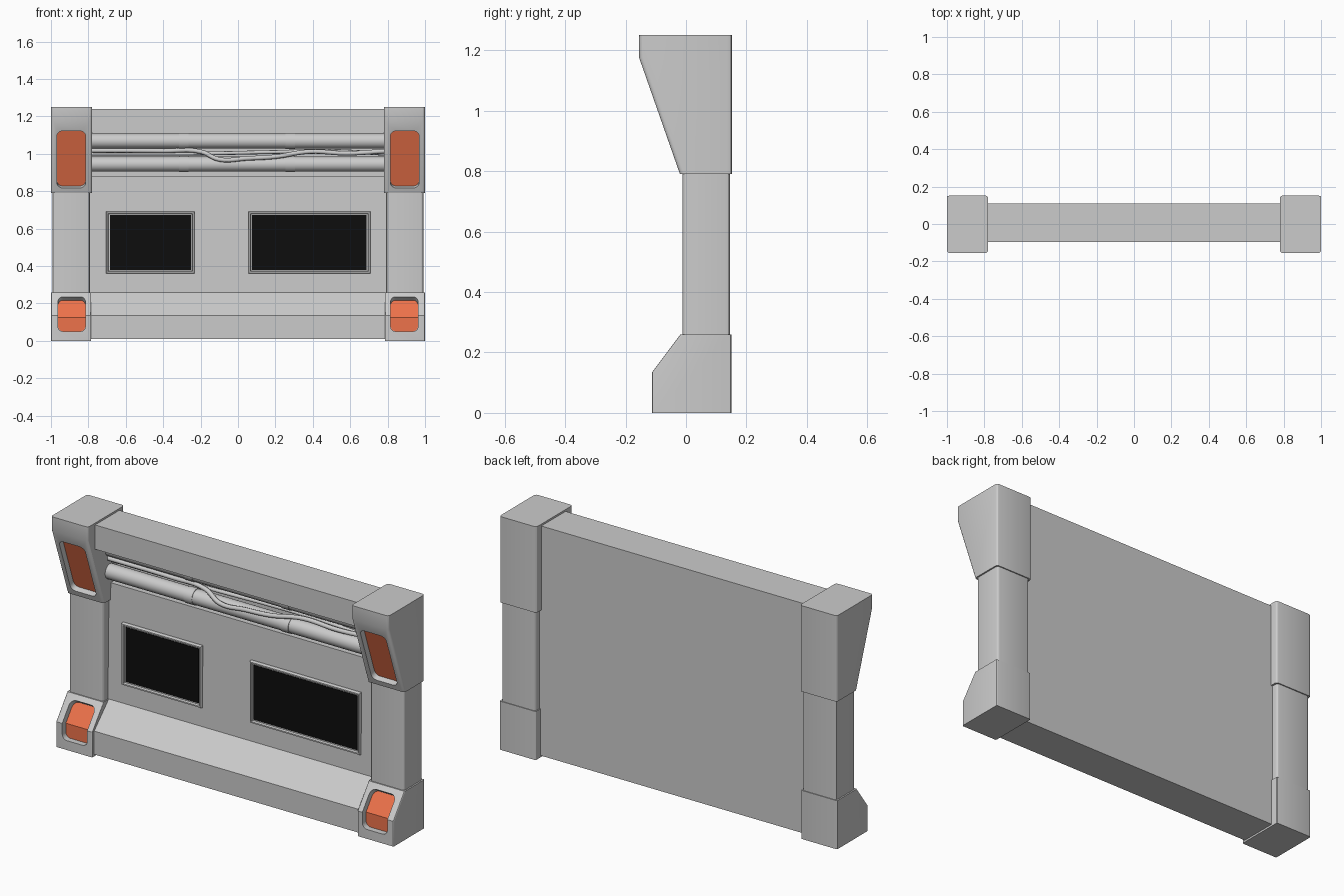
import bpy, bmesh, math

if "Cube" in bpy.data.objects:
    bpy.data.objects.remove(bpy.data.objects["Cube"])

ORANGE = bpy.data.materials.new("lamp_orange")
ORANGE.diffuse_color = (0.85, 0.17, 0.07, 1)
ORANGE.use_nodes = True
ORANGE.node_tree.nodes["Principled BSDF"].inputs["Base Color"].default_value = ORANGE.diffuse_color
BLACK = bpy.data.materials.new("screen_black")
BLACK.diffuse_color = (0.004, 0.004, 0.004, 1)
BLACK.use_nodes = True
BLACK.node_tree.nodes["Principled BSDF"].inputs["Base Color"].default_value = BLACK.diffuse_color


def finish(bm, name, mat=None):
    bmesh.ops.recalc_face_normals(bm, faces=bm.faces)
    me = bpy.data.meshes.new(name)
    bm.to_mesh(me)
    bm.free()
    ob = bpy.data.objects.new(name, me)
    bpy.context.collection.objects.link(ob)
    if mat:
        me.materials.append(mat)
    return ob


def activate(ob):
    bpy.ops.object.select_all(action='DESELECT')
    ob.select_set(True)
    bpy.context.view_layer.objects.active = ob


def smooth(ob, angle=30):
    activate(ob)
    bpy.ops.object.shade_smooth_by_angle(angle=math.radians(angle))


def prism(name, profile, x0, x1, bevel=0):
    """Extrude a (y, z) profile along x; bevel rounds the upright side edges."""
    bm = bmesh.new()
    a = [bm.verts.new((x0, y, z)) for y, z in profile]
    b = [bm.verts.new((x1, y, z)) for y, z in profile]
    bm.faces.new(a)
    bm.faces.new(b)
    n = len(a)
    for i in range(n):
        j = (i + 1) % n
        bm.faces.new((a[i], a[j], b[j], b[i]))
    bmesh.ops.recalc_face_normals(bm, faces=bm.faces)
    if bevel:
        edges = [e for e in bm.edges
                 if abs(e.verts[0].co.x - e.verts[1].co.x) < 1e-5
                 and abs(e.verts[0].co.z - e.verts[1].co.z) > 0.01]
        bmesh.ops.bevel(bm, geom=edges, offset=bevel, segments=3,
                        profile=0.5, affect='EDGES')
    return finish(bm, name)


def pocket(name, rect, surface, shift, s0, s1, bend=None, mat=None, shrink=0):
    """Rounded block following a post's front surface from depth s0 to s1."""
    xa, xb, za, zb = rect
    r = 0.028
    pts = []
    for cx, cz, start in ((xb - r, za + r, -90), (xb - r, zb - r, 0),
                          (xa + r, zb - r, 90), (xa + r, za + r, 180)):
        if bend and start == 0:
            pts.append((xb - shrink, bend))
        if bend and start == 180:
            pts.append((xa + shrink, bend))
        for k in range(6):
            t = math.radians(start + 18 * k)
            pts.append((cx + (r - shrink) * math.cos(t), cz + (r - shrink) * math.sin(t)))
    bm = bmesh.new()
    layers = []
    for s in (s0, s1):
        layer = []
        for x, z in pts:
            dy, dz = shift(z)
            layer.append(bm.verts.new((x, surface(z) + dy * s, z + dz * s)))
        layers.append(layer)
        if bend:
            bm.faces.new([v for v, p in zip(layer, pts) if p[1] <= bend + 1e-6])
            bm.faces.new([v for v, p in zip(layer, pts) if p[1] >= bend - 1e-6])
        else:
            bm.faces.new(layer)
    a, b = layers
    for i in range(len(a)):
        j = (i + 1) % len(a)
        bm.faces.new((a[i], a[j], b[j], b[i]))
    return finish(bm, name, mat)


def cut(ob, cutter):
    mod = ob.modifiers.new("pocket", 'BOOLEAN')
    mod.operation = 'DIFFERENCE'
    mod.solver = 'EXACT'
    mod.object = cutter
    activate(ob)
    bpy.ops.object.modifier_apply(modifier=mod.name)
    bpy.data.objects.remove(cutter)


def mirror(ob):
    ob.modifiers.new("mirror", 'MIRROR')


# Wall: kick plate, panel, pipe recess and top beam in one profile
wall = prism("wall", [(-.095, .01), (-.095, .135), (.028, .26), (.038, .88),
                      (.09, .88), (.09, 1.11), (-.095, 1.11), (-.095, 1.24),
                      (.11, 1.24), (.11, .01)], -.8, .8)

# End posts (right side built, left side mirrored)
top = prism("post_top", [(-.155, 1.25), (.152, 1.25), (.152, .79), (-.02, .79),
                         (-.155, 1.175)], .78, 1.0, .014)
mid = prism("post_middle", [(-.012, .24), (-.012, .81), (.146, .81), (.146, .24)],
            .79, .992, .014)
foot = prism("post_foot", [(-.112, 0), (-.112, .135), (-.018, .26), (.15, .26),
                           (.15, 0)], .785, 1.0, .006)

# Lamp pockets and orange lenses
top_y = lambda z: -.02 - (z - .79) * .135 / .385
top_n = lambda z: (.944, .331)
foot_y = lambda z: -.112 + max(0, z - .135) * .094 / .125


def foot_n(z):
    if abs(z - .135) < 1e-4:
        return (1, -.335)
    return (.80, -.60) if z > .135 else (1, 0)


for post, label, rect, surf, nrm, bend in (
        (top, "upper_lamp", (.815, .968, .818, 1.122), top_y, top_n, None),
        (foot, "lower_lamp", (.815, .963, .05, .236), foot_y, foot_n, .135)):
    cut(post, pocket("cutter", rect, surf, nrm, -.02, .034, bend))
    lens = pocket(label, rect, surf, nrm, .03, .038, bend, ORANGE, .001)
    smooth(lens)
    mirror(lens)
for ob in (top, mid, foot):
    smooth(ob)
    mirror(ob)

# Framed screens
for side, xa, xb in (("left", -.705, -.232), ("right", .055, .708)):
    za, zb, y = .36, .692, .025
    bm = bmesh.new()
    v = [bm.verts.new(p) for p in ((xa, y, za), (xb, y, za), (xb, y, zb), (xa, y, zb))]
    face = bm.faces.new(v)
    back = bmesh.ops.extrude_face_region(bm, geom=[face])
    for g in back["geom"]:
        if isinstance(g, bmesh.types.BMVert):
            g.co.y = .06
    bmesh.ops.recalc_face_normals(bm, faces=bm.faces)
    bm.faces.ensure_lookup_table()
    front = min(bm.faces, key=lambda f: f.calc_center_median().y)
    for thick, depth in ((.005, .008), (.01, 0), (.004, -.012)):
        bmesh.ops.inset_region(bm, faces=[front], thickness=thick, depth=depth)
    finish(bm, side + "_screen_frame")
    m = .02
    prism(side + "_screen", [(.026, za + m), (.026, zb - m), (.04, zb - m), (.04, za + m)],
          xa + m, xb - m).data.materials.append(BLACK)


# Pipes with collars
def ring(y, z, r, n=24):
    return [(y + r * math.cos(2 * math.pi * i / n), z + r * math.sin(2 * math.pi * i / n))
            for i in range(n)]


for label, z in (("upper", 1.069), ("lower", .945)):
    smooth(prism(label + "_pipe", ring(.03, z, .04), -.79, .79))
    for x in (-.29, .28):
        smooth(prism(label + "_pipe_collar", ring(.03, z, .043), x - .025, x + .025))


# Loose cables between the pipes
def cable(name, pts, r):
    cu = bpy.data.curves.new(name, 'CURVE')
    cu.dimensions = '3D'
    cu.bevel_depth = r
    cu.bevel_resolution = 2
    cu.resolution_u = 6
    sp = cu.splines.new('BEZIER')
    sp.bezier_points.add(len(pts) - 1)
    for bp, p in zip(sp.bezier_points, pts):
        bp.co = p
        bp.handle_left_type = bp.handle_right_type = 'AUTO'
    ob = bpy.data.objects.new(name, cu)
    bpy.context.collection.objects.link(ob)


cable("front_cable", [(-.79, .02, 1.018), (-.4, .02, 1.016), (-.2, .01, 1.012),
                      (-.1, -.01, .97), (.05, -.01, .976), (.2, -.008, .985),
                      (.38, .005, 1.012), (.58, .01, 1.003), (.79, .01, 1.015)], .012)
cable("rear_cable", [(-.79, .045, 1.0), (-.2, .045, 1.002), (.2, .045, 1.01),
                     (.5, .03, 1.016), (.79, .03, 1.0)], .01)
